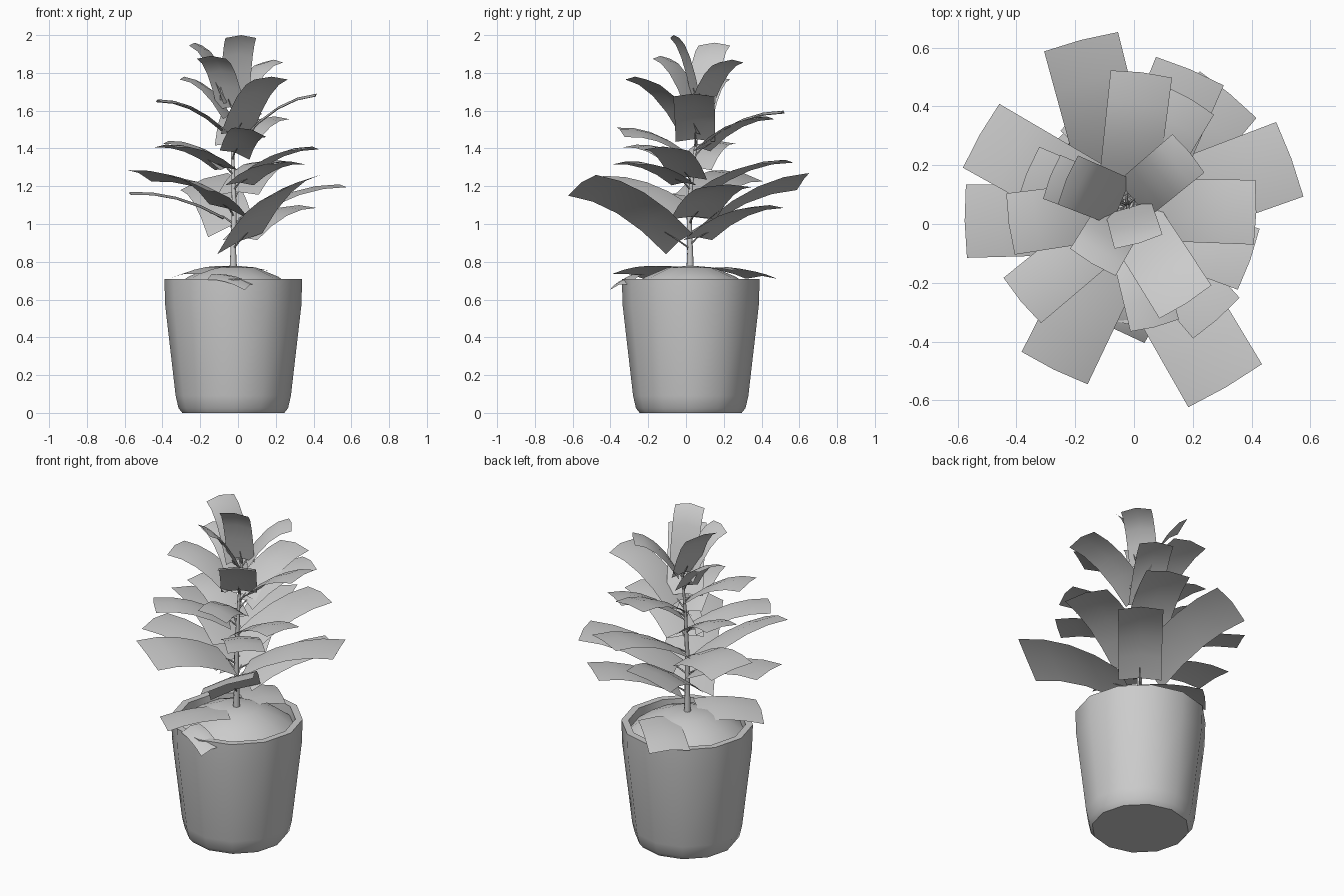
import bpy, bmesh, math
from mathutils import Vector

cube = bpy.data.objects.get("Cube")
if cube:
    bpy.data.objects.remove(cube, do_unlink=True)

grey = bpy.data.materials.new("light_grey")
grey.use_nodes = True
COLOUR = (0.6, 0.6, 0.6, 1)
grey.diffuse_color = COLOUR
grey.node_tree.nodes["Principled BSDF"].inputs["Base Color"].default_value = COLOUR

CENTRE = Vector((-0.025, 0.025, 0))


def finish(name, bm, angle=40):
    bmesh.ops.remove_doubles(bm, verts=bm.verts, dist=1e-5)
    mesh = bpy.data.meshes.new(name)
    bm.to_mesh(mesh)
    bm.free()
    ob = bpy.data.objects.new(name, mesh)
    bpy.context.collection.objects.link(ob)
    mesh.materials.append(grey)
    bpy.ops.object.select_all(action='DESELECT')
    ob.select_set(True)
    bpy.context.view_layer.objects.active = ob
    bpy.ops.object.shade_smooth_by_angle(angle=math.radians(angle))
    return ob


def loft(bm, rings, closed=True):
    """Join rows of points with quads."""
    rows = [[bm.verts.new(p) for p in ring] for ring in rings]
    for a, b in zip(rows, rows[1:]):
        n = len(a)
        for i in range(n if closed else n - 1):
            j = (i + 1) % n
            bm.faces.new((a[i], a[j], b[j], b[i]))


def lathe(name, profile, sides):
    bm = bmesh.new()
    loft(bm, [[CENTRE + Vector((r * math.cos(t), r * math.sin(t), z))
               for t in (math.tau * i / sides for i in range(sides))]
              for r, z in profile])
    bmesh.ops.dissolve_degenerate(bm, dist=1e-6, edges=bm.edges)
    return finish(name, bm)


def tube(bm, path, radii, sides=6):
    rings = []
    for i, p in enumerate(path):
        d = (path[min(i + 1, len(path) - 1)] - path[max(i - 1, 0)]).normalized()
        u = d.cross(Vector((0.3, 0.9, 0.1))).normalized()
        v = d.cross(u)
        rings.append([p + radii[i] * (u * math.cos(t) + v * math.sin(t))
                      for t in (math.tau * k / sides for k in range(sides))])
    loft(bm, rings)


def bezier(a, c, b, t):
    return a * (1 - t) ** 2 + c * 2 * t * (1 - t) + b * t * t


# Pot with rim and inner wall, and the soil mound
lathe("pot", [(0, 0), (0.27, 0), (0.29, 0.025), (0.305, 0.09), (0.36, 0.565),
              (0.365, 0.71), (0.325, 0.71), (0.32, 0.62)], 12)
lathe("soil", [(0.325, 0.655), (0.24, 0.72), (0.12, 0.77), (0, 0.78)], 12)

# Stem
STEM = [Vector(p) for p in ((-0.025, 0.022, 0.74), (-0.025, 0.022, 0.85),
                            (-0.02, 0.015, 1.1), (-0.03, 0.05, 1.4),
                            (-0.02, 0.075, 1.72))]
bm = bmesh.new()
tube(bm, STEM, [0.022, 0.016, 0.013, 0.009, 0.005], 8)
finish("stem", bm, 60)


def stem_at(z):
    for a, b in zip(STEM, STEM[1:]):
        if z <= b.z:
            return a.lerp(b, (z - a.z) / (b.z - a.z))
    return STEM[-1]


def blade(name, base, tip, width, roll=0, arch=0.045, steps=4):
    """Broad strip, arched along its length and bowed across its midrib."""
    along = Vector((tip.x - base.x, tip.y - base.y, 0)).normalized()
    side = Vector((-along.y, along.x, 0))
    ctrl = base.lerp(tip, 0.5)
    ctrl.z = base.z + (tip.z - base.z) * 0.75 + arch
    rows = []
    for i in range(steps + 1):
        t = i / steps
        p = bezier(base, ctrl, tip, t)
        half = width / 2 * (0.95 + 0.05 * t)
        rows.append([p + side * half * s
                     + Vector((0, 0, roll * s - 0.015 * s * s))
                     + along * 0.006 * t * (1 - abs(s)) for s in (-1, 0, 1)])
    bm = bmesh.new()
    loft(bm, rows, closed=False)
    return finish(name, bm, 60)


# Growing leaves: tip x, y, z, base height, width, roll
LEAVES = [
    (-0.18, 0.62, 1.24, 0.99, 0.26, -0.045),
    (0.31, -0.55, 1.22, 0.91, 0.29, 0.055),
    (0.32, 0.44, 1.10, 0.93, 0.25, 0),
    (0.53, 0.22, 1.21, 1.04, 0.27, 0),
    (-0.57, 0.01, 1.17, 1.04, 0.25, 0),
    (-0.27, -0.49, 1.23, 1.08, 0.25, -0.04),
    (-0.52, 0.30, 1.27, 1.14, 0.25, 0.03),
    (0.19, 0.52, 1.34, 1.17, 0.25, 0),
    (0.28, -0.32, 1.33, 1.22, 0.21, 0),
    (0.39, -0.12, 1.41, 1.25, 0.22, 0),
    (-0.38, -0.26, 1.42, 1.30, 0.20, 0),
    (-0.36, 0.17, 1.44, 1.30, 0.20, 0),
    (0.07, -0.345, 1.50, 1.38, 0.17, -0.025),
    (0.19, 0.42, 1.57, 1.40, 0.19, 0),
    (0.025, 0.51, 1.60, 1.43, 0.21, 0),
    (0.41, 0.04, 1.69, 1.45, 0.22, 0),
    (-0.42, 0.00, 1.66, 1.50, 0.21, 0),
    (0.175, -0.265, 1.78, 1.49, 0.21, 0),
    (-0.28, 0.16, 1.78, 1.57, 0.16, 0),
    (-0.14, -0.13, 1.89, 1.62, 0.18, 0),
    (0.185, 0.24, 1.87, 1.65, 0.17, 0),
    (-0.225, 0.15, 1.96, 1.65, 0.18, 0),
    (0.015, -0.06, 2.00, 1.67, 0.17, 0),
]
stalks = bmesh.new()
for i, (x, y, z, base_z, width, roll) in enumerate(LEAVES):
    tip = Vector((x, y, z))
    root = stem_at(base_z - 0.04)
    flat = Vector((x - root.x, y - root.y, 0))
    base = root + flat * 0.1
    base.z = base_z
    tube(stalks, [root, base, base.lerp(tip, 0.15)], [0.006, 0.004, 0.002], 5)
    blade(f"leaf_{i + 1}", base, tip, width, roll)
finish("leaf_stalks", stalks, 60)

# Leaves lying on the soil and over the rim: base, tip, width, roll
FALLEN = [
    ((-0.04, -0.05, 0.775), (-0.29, -0.30, 0.735), 0.26, 0.015),
    ((-0.14, -0.26, 0.735), (0.06, -0.35, 0.68), 0.12, 0.015),
    ((0.08, 0.16, 0.77), (-0.17, 0.40, 0.725), 0.23, 0),
]
for i, (base, tip, width, roll) in enumerate(FALLEN):
    blade(f"fallen_leaf_{i + 1}", Vector(base), Vector(tip), width, roll)
